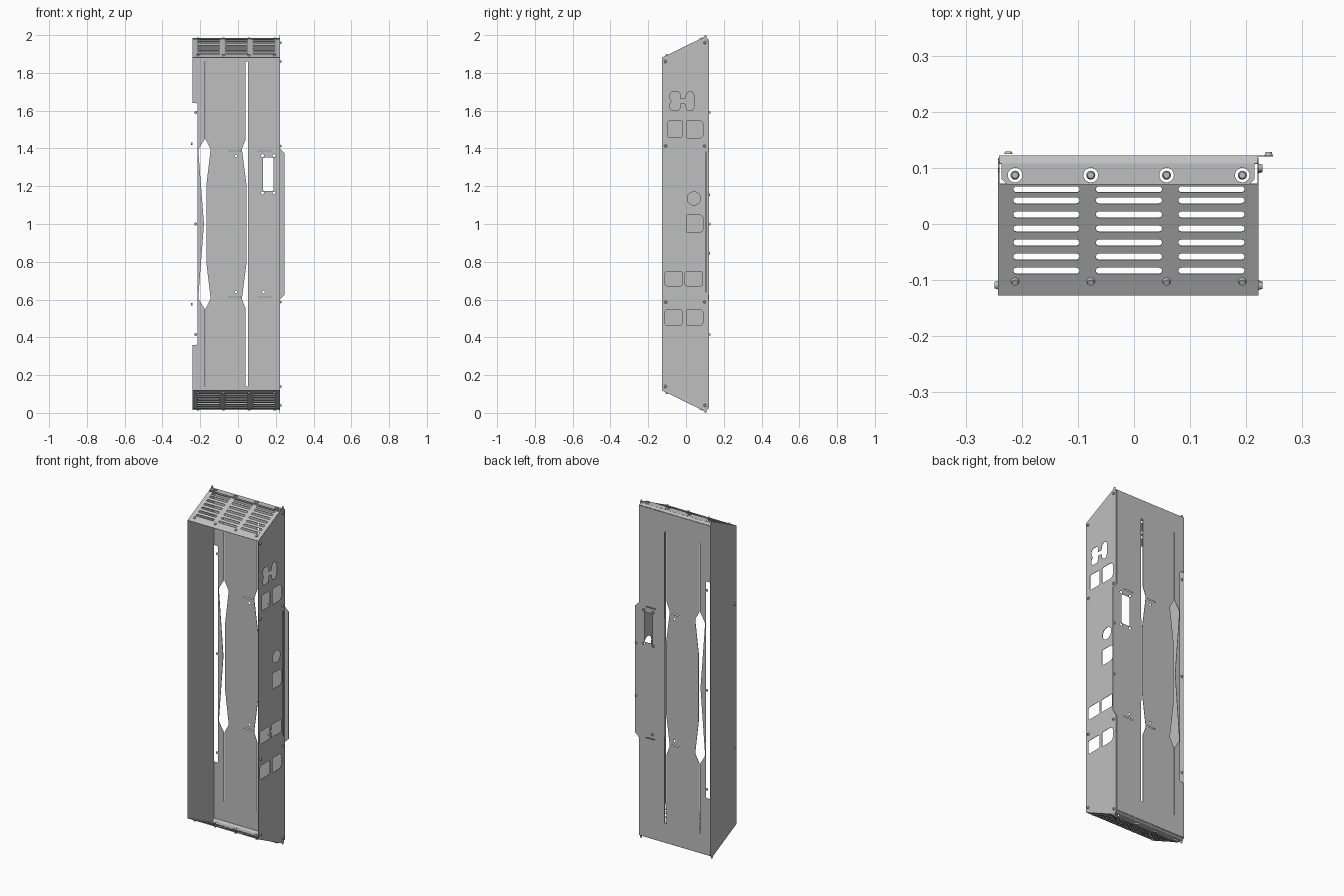
import bpy, bmesh, math
from mathutils import Matrix, Vector

cube = bpy.data.objects.get("Cube")
if cube:
    bpy.data.objects.remove(cube, do_unlink=True)

grey = bpy.data.materials.new("sheet_metal_grey")
grey.use_nodes = True
COLOUR = (0.52, 0.52, 0.52, 1)
grey.diffuse_color = COLOUR
grey.node_tree.nodes["Principled BSDF"].inputs["Base Color"].default_value = COLOUR

THICK = 0.002
LEFT, RIGHT, FRONT, BACK = -0.241, 0.221, -0.127, 0.121
SLOPE = 0.49


def add_object(name, mesh):
    ob = bpy.data.objects.new(name, mesh)
    bpy.context.scene.collection.objects.link(ob)
    mesh.materials.clear()
    mesh.materials.append(grey)
    return ob


# Outline helpers, all in a flat (u, v) plane
def circle(u, v, r, n=20):
    return [(u + r * math.cos(2 * math.pi * i / n), v + r * math.sin(2 * math.pi * i / n)) for i in range(n)]


def rounded(u0, u1, v0, v1, left=0.008, right=0.008, steps=5):
    pts = []
    corners = [(u1, v1, right, -1, -1, 0), (u0, v1, left, 1, -1, 90),
               (u0, v0, left, 1, 1, 180), (u1, v0, right, -1, 1, 270)]
    for u, v, r, su, sv, start in corners:
        for i in range(steps + 1):
            a = math.radians(start + 90 * i / steps)
            pts.append((u + su * r + r * math.cos(a), v + sv * r + r * math.sin(a)))
    return pts


def mirror_v(half):
    """Close an upper half outline by reflecting it about v = 1."""
    return half + [(u, 2 - v) for u, v in reversed(half)]


def sheet(name, outlines, origin, u_dir, v_dir):
    """Thin plate: first outline is the rim, the others are cut-outs."""
    cu = bpy.data.curves.new(name, "CURVE")
    cu.dimensions = "2D"
    cu.fill_mode = "BOTH"
    cu.extrude = THICK / 2
    for pts in outlines:
        sp = cu.splines.new("POLY")
        sp.points.add(len(pts) - 1)
        for p, (u, v) in zip(sp.points, pts):
            p.co = (u, v, 0, 1)
        sp.use_cyclic_u = True
        sp.use_smooth = False
    tmp = bpy.data.objects.new(name + "_outline", cu)
    bpy.context.scene.collection.objects.link(tmp)
    deps = bpy.context.evaluated_depsgraph_get()
    mesh = bpy.data.meshes.new_from_object(tmp.evaluated_get(deps))
    bpy.data.objects.remove(tmp, do_unlink=True)
    bpy.data.curves.remove(cu)
    mesh.name = name
    u, v = Vector(u_dir), Vector(v_dir)
    w = u.cross(v).normalized()
    m = Matrix((u, v, w)).transposed().to_4x4()
    m.translation = origin
    mesh.transform(m)
    bm = bmesh.new()
    bm.from_mesh(mesh)
    bmesh.ops.remove_doubles(bm, verts=bm.verts, dist=0.0002)
    bmesh.ops.recalc_face_normals(bm, faces=bm.faces)
    bm.to_mesh(mesh)
    bm.free()
    return add_object(name, mesh)


X, Y, Z = (1, 0, 0), (0, 1, 0), (0, 0, 1)

# Back panel: notched on one edge, tab on the other, two flared slots
rim = mirror_v([(RIGHT, 1.0), (0.247, 1.0), (0.247, 1.375), (RIGHT, 1.4), (RIGHT, 1.973),
                (LEFT, 1.973), (LEFT, 1.64), (-0.22, 1.64), (-0.215, 1.635)])[1:-1]
flare_slot = mirror_v([(-0.168, 1.2), (-0.146, 1.385), (-0.147, 1.4), (-0.173, 1.45), (-0.173, 1.86),
                       (-0.176, 1.86), (-0.176, 1.45), (-0.207, 1.4), (-0.21, 1.385), (-0.181, 1.01)])
narrow_slot = mirror_v([(0.052, 1.2), (0.054, 1.4), (0.054, 1.86), (0.041, 1.86),
                        (0.041, 1.45), (0.022, 1.4), (0.022, 1.385), (0.046, 1.2)])
window = rounded(0.133, 0.187, 1.175, 1.352, 0.004, 0.004)
holes = [circle(x, z, 0.008) for x in (0.13, 0.19) for z in (1.165, 1.362)]
holes += [circle(-0.01, z, 0.007) for z in (0.64, 1.36)] + [circle(0.135, 0.64, 0.007)]
for z in (0.613, 1.387):
    for x0, x1 in ((-0.045, 0.014), (0.11, 0.175)):
        holes.append([(x0, z - 0.002), (x1, z - 0.002), (x1, z + 0.002), (x0, z + 0.002)])
sheet("back_panel", [rim, flare_slot, narrow_slot, window] + holes, (0, BACK, 0), X, Z)

# Side walls: the same trapezoid, one of them pierced for connectors
side = mirror_v([(FRONT, 1.88), (0.092, 1.987), (0.1, 2.0), (0.108, 1.997), (0.118, 1.965)])
sheet("plain_side_wall", [side], (LEFT, 0, 0), Y, Z)

link_port = [(-0.075, 1.6), (-0.04, 1.6), (-0.03, 1.615), (-0.03, 1.638), (-0.005, 1.638), (0.005, 1.605),
             (0.018, 1.6), (0.033, 1.6), (0.045, 1.625)]
link_port += [(u, 3.3 - v) for u, v in reversed(link_port)]
link_port += [(-0.085, 1.685), (-0.085, 1.665), (-0.075, 1.65), (-0.085, 1.635), (-0.085, 1.615)]
ports = [link_port, circle(0.042, 1.135, 0.035, 28)]
for z0, z1 in ((1.455, 1.548), (0.955, 1.048), (0.462, 0.548)):
    ports.append(rounded(0.003, 0.092, z0, z1, 0.006, 0.025))
ports += [rounded(-0.095, -0.02, 1.457, 1.547), rounded(-0.11, -0.02, 0.465, 0.545),
          rounded(-0.11, -0.02, 0.673, 0.748), rounded(-0.004, 0.086, 0.673, 0.748)]
ports.append([(0.104, 0.64), (0.109, 0.64), (0.109, 1.38), (0.104, 1.38)])
sheet("port_side_wall", [side] + ports, (RIGHT, 0, 0), Y, Z)

# Sloping vent plates and their rear flanges, top and bottom
vents = [rounded(x0, x0 + 0.118, y - 0.0055, y + 0.0055, 0.0054, 0.0054)
         for x0 in (-0.215, -0.068, 0.079)
         for y in (-0.083, -0.058, -0.033, -0.008, 0.017, 0.042, 0.062)]
vent_rim = [(LEFT, FRONT), (RIGHT, FRONT), (RIGHT, 0.072), (LEFT, 0.072)]
bolt_x = (-0.212, -0.077, 0.058, 0.193)
flange_rim = [(-0.225, 0.07), (0.205, 0.07), (0.215, 0.08), (0.215, 0.108), (-0.236, 0.108), (-0.236, 0.08)]
lip_rim = [(LEFT, 0.107), (RIGHT, 0.107), (RIGHT, BACK), (LEFT, BACK)]
for name, s in (("top", 1), ("bottom", -1)):
    def level(h):
        return (0, 0, 1 + s * h)
    sheet(name + "_vent_plate", [vent_rim] + vents, level(0.88 - SLOPE * FRONT), X, (0, 1, s * SLOPE))
    sheet(name + "_flange", [flange_rim] + [circle(x, 0.087, 0.013) for x in bolt_x], level(0.983), X, Y)
    sheet(name + "_rear_lip", [lip_rim], level(0.983 + 0.107 * 0.6), X, (0, 1, -s * 0.6))

# Bolts and studs
bm = bmesh.new()


def bolt(pos, axis, r=0.008, depth=0.008):
    rot = Vector(Z).rotation_difference(Vector(axis)).to_matrix().to_4x4()
    bmesh.ops.create_cone(bm, cap_ends=True, segments=14, radius1=r, radius2=r * 0.7, depth=depth,
                          matrix=Matrix.Translation(pos) @ rot)


for s in (1, -1):
    for x in bolt_x:
        bolt((x, 0.087, 1 + s * 0.984), (0, 0, s))
        bolt((x, -0.103, 1 + s * 0.895), (0, -s * SLOPE * s, s))
    for y, h in ((-0.11, 0.86), (0.1, 0.96), (-0.108, 0.413), (0.098, 0.413)):
        bolt((RIGHT + 0.004, y, 1 + s * h), X)
    bolt((LEFT - 0.004, -0.109, 1 + s * 0.425), (-1, 0, 0))
    bolt((0.24, BACK + 0.003, 1 + s * 0.155), Y)
for z in (0.415, 1.0, 1.59):
    bolt((-0.224, 0.127, z), Y, depth=0.005)
bolt_mesh = bpy.data.meshes.new("bolts")
bm.to_mesh(bolt_mesh)
bm.free()
add_object("bolts", bolt_mesh)
